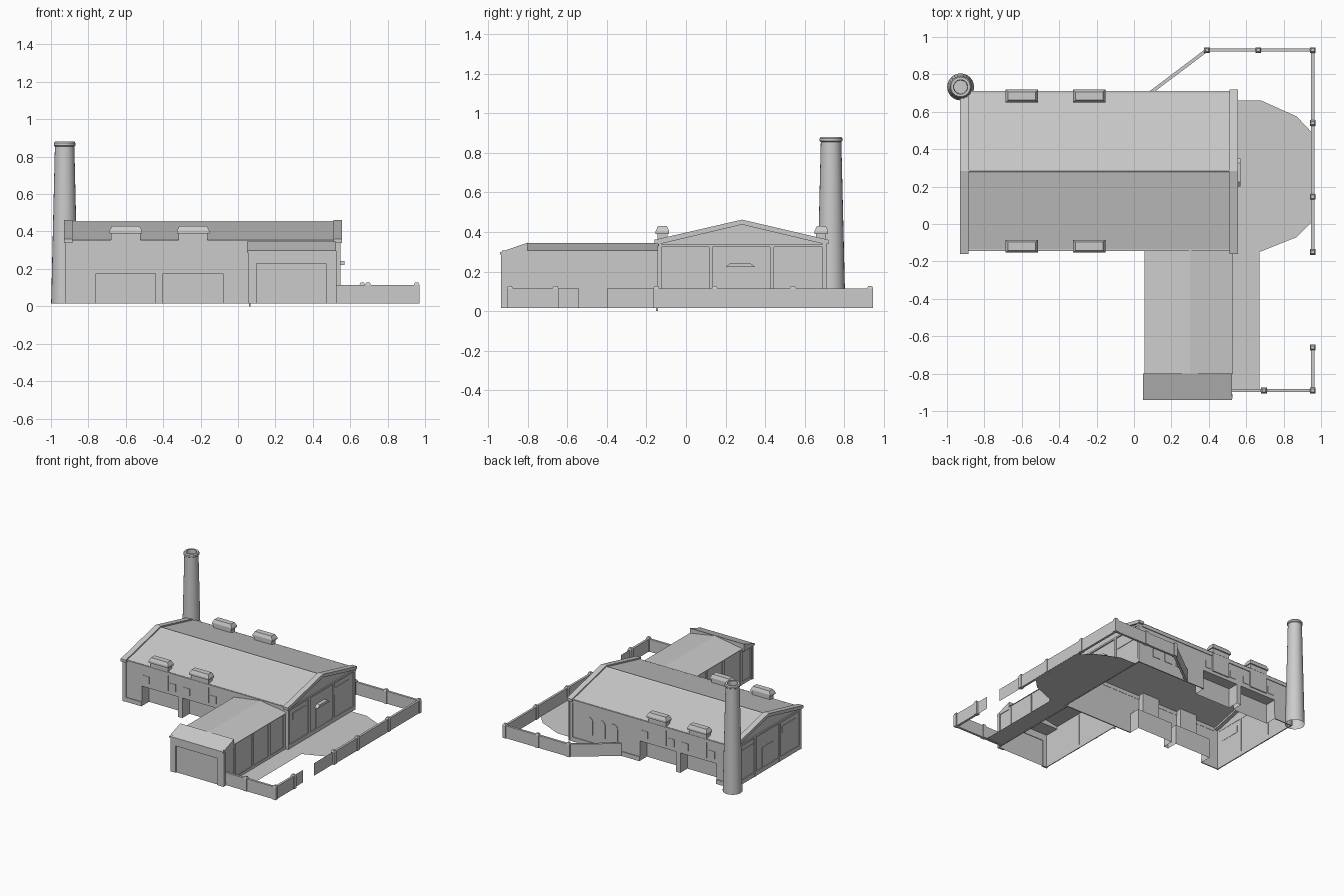
import bpy, bmesh, math
from mathutils import Vector

if "Cube" in bpy.data.objects:
    bpy.data.objects.remove(bpy.data.objects["Cube"])

G = 0.015      # ground level
YM = 0.283     # ridge line of the hall


def mesh(name, verts, faces):
    me = bpy.data.meshes.new(name)
    me.from_pydata([tuple(v) for v in verts], [], faces)
    me.update()
    ob = bpy.data.objects.new(name, me)
    bpy.context.collection.objects.link(ob)
    return ob


def sheet(name, pts):
    return mesh(name, pts, [list(range(len(pts)))])


def frustum(name, x0, x1, y0, y1, z0, z1, ix=0.0, iy=0.0):
    v = [(x0, y0, z0), (x1, y0, z0), (x1, y1, z0), (x0, y1, z0),
         (x0 + ix, y0 + iy, z1), (x1 - ix, y0 + iy, z1),
         (x1 - ix, y1 - iy, z1), (x0 + ix, y1 - iy, z1)]
    return mesh(name, v, [(3, 2, 1, 0), (4, 5, 6, 7), (0, 1, 5, 4),
                          (1, 2, 6, 5), (2, 3, 7, 6), (3, 0, 4, 7)])


box = frustum


def prism(name, prof, axis, a, b):
    """Extrude a 2D profile along x or y from a to b."""
    def put(p, t):
        return (t, p[0], p[1]) if axis == 'x' else (p[0], t, p[1])
    n = len(prof)
    v = [put(p, a) for p in prof] + [put(p, b) for p in prof]
    f = [list(range(n))[::-1], list(range(n, 2 * n))]
    f += [(i, (i + 1) % n, n + (i + 1) % n, n + i) for i in range(n)]
    ob = mesh(name, v, f)
    bm = bmesh.new()
    bm.from_mesh(ob.data)
    bmesh.ops.recalc_face_normals(bm, faces=bm.faces)
    bm.to_mesh(ob.data)
    bm.free()
    return ob


# Hall long walls with recessed loading bays, stacks and small windows
X0, X1 = -0.915, 0.54
BAYS = [(-0.76, -0.44), (-0.40, -0.08)]
for side, yw, d in (("front", -0.135, 1), ("back", 0.70, -1)):
    out = [(X0, G)]
    for a, b in BAYS:
        out += [(a, G), (a, 0.175), (b, 0.175), (b, G)]
    out += [(X1, G), (X1, 0.355), (X0, 0.355)]
    sheet(side + "_hall_wall", [(x, yw, z) for x, z in out])

    def yb(o, i):  # outward and inward distance from the wall
        return sorted((yw - d * o, yw + d * i))

    for a, b in BAYS:
        yi = yw + d * 0.09
        sheet(side + "_bay_door", [(a, yi, G), (b, yi, G), (b, yi, 0.175), (a, yi, 0.175)])
        sheet(side + "_bay_ceiling", [(a, yw, 0.175), (b, yw, 0.175), (b, yi, 0.175), (a, yi, 0.175)])
        for x in (a, b):
            sheet(side + "_bay_cheek", [(x, yw, G), (x, yi, G), (x, yi, 0.175), (x, yw, 0.175)])
    for c in (-0.60, -0.24):
        box(side + "_stack", c - 0.078, c + 0.078, *yb(0.008, 0.042), 0.20, 0.39)
        box(side + "_stack_cap", c - 0.087, c + 0.087, *yb(0.018, 0.05), 0.39, 0.405)
        frustum(side + "_stack_top", c - 0.087, c + 0.087, *yb(0.018, 0.05), 0.405, 0.43, 0.014, 0.012)
    for c in (-0.72, -0.485, -0.36, -0.125):
        box(side + "_small_window", c - 0.027, c + 0.027, *yb(0.003, 0.002), 0.21, 0.267)
    for a, b in ((X0, -0.76), (-0.08, X1)):
        box(side + "_plinth", a, b, *yb(0.006, 0.002), G, 0.05)
    for a, b in ((X0, -0.895), (0.515, X1)):
        box(side + "_corner_pilaster", a, b, *yb(0.006, 0.002), G, 0.34)
    box(side + "_eaves_band", X0, X1, *yb(0.006, 0.002), 0.325, 0.355)

# Arched windows on the back wall
for c in (0.37, 0.26, 0.15):
    arc = [(c + 0.034 * math.cos(t * math.pi / 6), 0.215 + 0.034 * math.sin(t * math.pi / 6)) for t in range(7)]
    prism("arched_window", [(c - 0.034, 0.11), (c + 0.034, 0.11)] + arc, 'y', 0.698, 0.704)

# Hall roof slopes and ridge
for s, ye in (("front", -0.145), ("back", 0.71)):
    sheet(s + "_roof_slope", [(X0, ye, 0.352), (X1, ye, 0.352), (X1, YM, 0.452), (X0, YM, 0.452)])
prism("roof_ridge", [(YM - 0.012, 0.447), (YM + 0.012, 0.447), (YM, 0.457)], 'x', X0, X1)

# Gable ends: wall, sloped coping, pilasters, windows, door and canopy
COPE = [(-0.16, 0.338), (-0.16, 0.36), (YM, 0.462), (0.72, 0.36),
        (0.72, 0.338), (0.70, 0.338), (YM, 0.437), (-0.135, 0.338)]
for side, xw, d in (("left", X0, 1), ("right", X1, -1)):
    sheet(side + "_gable_wall", [(xw, -0.135, G), (xw, 0.70, G), (xw, 0.70, 0.35),
                                 (xw, YM, 0.45), (xw, -0.135, 0.35)])

    def xb(o, i):
        return sorted((xw - d * o, xw + d * i))

    prism(side + "_gable_coping", COPE, 'x', *xb(0.015, 0.03))
    for a, b in ((-0.145, -0.125), (0.115, 0.135), (0.425, 0.445), (0.69, 0.71)):
        box(side + "_gable_pilaster", *xb(0.008, 0.002), a, b, G, 0.33)
    box(side + "_gable_band", *xb(0.009, 0.002), -0.14, 0.71, 0.325, 0.338)
    box(side + "_gable_plinth", *xb(0.006, 0.002), -0.135, 0.70, G, 0.05)
    for a, b in ((-0.08, 0.09), (0.455, 0.63)):
        box(side + "_gable_window", *xb(0.004, 0.002), a, b, 0.23, 0.285)
    box(side + "_gable_door", *xb(0.004, 0.002), 0.21, 0.34, G, 0.21)
prism("door_canopy", [(0.2, 0.222), (0.35, 0.222), (0.325, 0.243), (0.225, 0.243)], 'x', X1, 0.57)

# Chimney: tapered shaft with a collar and hollow top, spun from a profile
PROF = [(0.072, G), (0.070, 0.10), (0.052, 0.855), (0.058, 0.86),
        (0.058, 0.872), (0.052, 0.88), (0.038, 0.88), (0.036, 0.80)]
N = 24
cv = [(-0.927 + r * math.cos(2 * math.pi * i / N), 0.733 + r * math.sin(2 * math.pi * i / N), z)
      for r, z in PROF for i in range(N)]
cf = [(k * N + i, k * N + (i + 1) % N, (k + 1) * N + (i + 1) % N, (k + 1) * N + i)
      for k in range(len(PROF) - 1) for i in range(N)]
cf.append([(len(PROF) - 1) * N + i for i in range(N)])
chimney = mesh("chimney", cv, cf)
bpy.context.view_layer.objects.active = chimney
chimney.select_set(True)
bpy.ops.object.shade_smooth_by_angle(angle=math.radians(30))

# Wing: side walls with pilasters and a shallow ridged roof
WX0, WX1, WY = 0.065, 0.52, -0.93
for side, x, s in (("left", WX0, -1), ("right", WX1, 1)):
    sheet(side + "_wing_wall", [(x, WY, G), (x, -0.135, G), (x, -0.135, 0.305), (x, WY, 0.305)])
    for yp in (-0.92, -0.79, -0.56, -0.35, -0.16):
        a, b = sorted((x - s * 0.002, x + s * 0.006))
        box(side + "_wing_pilaster", a, b, yp - 0.012, yp + 0.012, G, 0.295)
    a, b = sorted((x - s * 0.002, x + s * 0.004))
    box(side + "_wing_plinth", a, b, WY, -0.14, G, 0.04)
    xe = x + s * 0.008
    sheet(side + "_wing_roof", [(xe, -0.80, 0.305), (xe, -0.135, 0.305), (0.30, -0.135, 0.345), (0.30, -0.80, 0.345)])
box("corner_downpipe", 0.058, 0.068, -0.152, -0.142, 0.0, 0.30)

# Wing front block with sloped roof and framed doorway
prism("wing_front_roof", [(-0.94, 0.285), (-0.94, 0.297), (-0.80, 0.346), (-0.80, 0.285)], 'x', 0.047, 0.525)
box("wing_front_left_jamb", 0.055, 0.10, -0.935, -0.92, G, 0.285)
box("wing_front_right_jamb", 0.47, 0.525, -0.935, -0.92, G, 0.285)
box("wing_front_lintel", 0.10, 0.47, -0.935, -0.92, 0.23, 0.285)
sheet("wing_front_door", [(0.10, -0.925, G), (0.47, -0.925, G), (0.47, -0.925, 0.23), (0.10, -0.925, 0.23)])

# Yard paving and side strip
YARD = [(0.54, 0.66), (0.68, 0.66), (0.87, 0.575), (0.95, 0.49), (0.965, 0.47),
        (0.965, 0.03), (0.95, 0.01), (0.87, -0.07), (0.67, -0.15), (0.67, -0.89), (0.52, -0.89),
        (0.52, -0.14), (0.54, -0.14)]
sheet("yard_paving", [(x, y, G + 0.003) for x, y in YARD])


# Perimeter wall and posts
def wall(a, b, top=0.115, w=0.009):
    a, b = Vector(a), Vector(b)
    n = (b - a).normalized()
    n = Vector((-n.y, n.x)) * w
    v = [(*p, z) for z in (G, top) for p in (a - n, b - n, b + n, a + n)]
    mesh("yard_wall", v, [(3, 2, 1, 0), (4, 5, 6, 7), (0, 1, 5, 4), (1, 2, 6, 5), (2, 3, 7, 6), (3, 0, 4, 7)])


for path in ([(0.085, 0.70), (0.39, 0.93), (0.955, 0.93), (0.955, -0.15)],
             [(0.955, -0.66), (0.955, -0.89), (0.52, -0.89)]):
    for a, b in zip(path, path[1:]):
        wall(a, b)
for x, y in ((0.39, 0.93), (0.665, 0.93), (0.955, 0.93), (0.955, 0.54), (0.955, 0.145),
             (0.955, -0.15), (0.955, -0.66), (0.955, -0.89), (0.695, -0.89)):
    box("wall_post", x - 0.015, x + 0.015, y - 0.015, y + 0.015, G, 0.115)
    frustum("wall_post_cap", x - 0.015, x + 0.015, y - 0.015, y + 0.015, 0.115, 0.128, 0.006, 0.006)

# Thin gate leaves
for a, b in ((-0.66, -0.54), (-0.40, -0.15)):
    sheet("gate_leaf", [(0.955, a, G), (0.955, b, G), (0.955, b, 0.115), (0.955, a, 0.115)])
